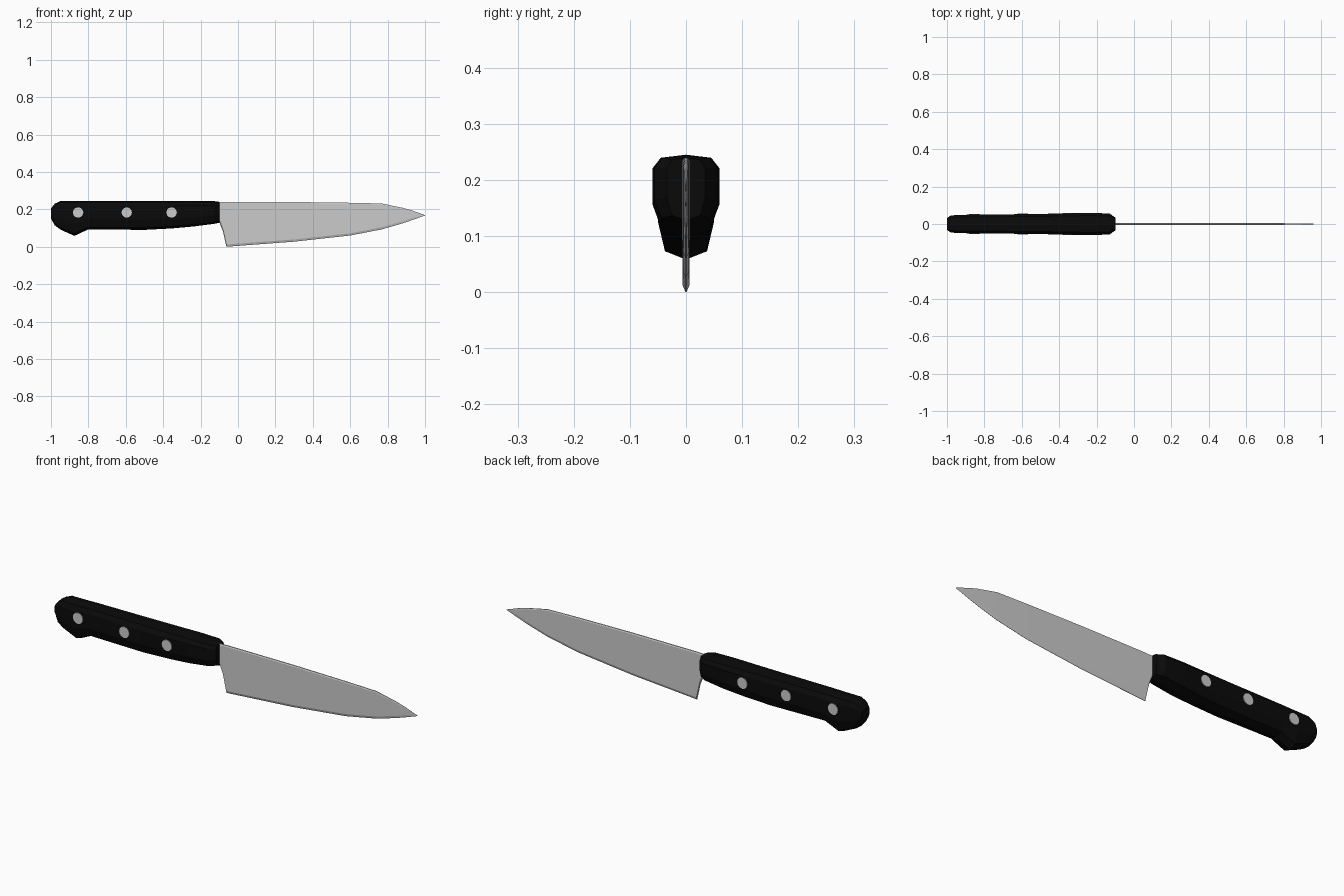
import bpy, bmesh, math

cube = bpy.data.objects.get("Cube")
if cube:
    bpy.data.objects.remove(cube, do_unlink=True)


def make_material(name, value, roughness):
    mat = bpy.data.materials.new(name)
    mat.use_nodes = True
    colour = (value, value, value, 1)
    mat.diffuse_color = colour
    bsdf = mat.node_tree.nodes["Principled BSDF"]
    bsdf.inputs["Base Color"].default_value = colour
    bsdf.inputs["Roughness"].default_value = roughness
    return mat


steel = make_material("steel grey", 0.6, 0.5)
black = make_material("handle black", 0.003, 0.6)


def finish(name, bm, mat):
    bmesh.ops.remove_doubles(bm, verts=bm.verts, dist=0.0001)
    bmesh.ops.recalc_face_normals(bm, faces=bm.faces)
    mesh = bpy.data.meshes.new(name)
    bm.to_mesh(mesh)
    bm.free()
    mesh.materials.append(mat)
    obj = bpy.data.objects.new(name, mesh)
    bpy.context.collection.objects.link(obj)
    return obj


def loft(name, stations, section, mat):
    """Join cross-sections along x; section(bottom, top, half_width) gives (y, z)."""
    bm = bmesh.new()
    rings = [[bm.verts.new((x, y, z)) for y, z in section(low, high, w)]
             for x, low, high, w in stations]
    count = len(rings[0])
    for a, b in zip(rings, rings[1:]):
        for i in range(count):
            j = (i + 1) % count
            bm.faces.new((a[i], a[j], b[j], b[i]))
    bm.faces.new(rings[0])
    bm.faces.new(rings[-1])
    return finish(name, bm, mat)


def handle_section(low, high, w):
    half = [(0, 1), (0.75, 0.96), (1, 0.82), (1, 0.36), (0.75, 0.08), (0, 0)]
    outline = half + [(-y, z) for y, z in half[-2:0:-1]]
    return [(y * w, low + z * (high - low)) for y, z in outline]


def blade_section(low, high, w):
    # Sharp lower edge, flat sides, narrow spine
    bevel = min(0.012, (high - low) * 0.3)
    half = [(0.5 * w, high), (w, high - bevel * 0.4), (w, low + bevel), (0.15 * w, low)]
    return half + [(-y, z) for y, z in reversed(half)]


# Handle: x, bottom, top, half width
loft("handle", [
    (-1.0, 0.15, 0.205, 0.032),
    (-0.98, 0.115, 0.23, 0.045),
    (-0.95, 0.092, 0.244, 0.048),
    (-0.875, 0.058, 0.245, 0.05),
    (-0.8, 0.093, 0.245, 0.05),
    (-0.5, 0.09, 0.245, 0.054),
    (-0.35, 0.098, 0.245, 0.057),
    (-0.24, 0.108, 0.245, 0.06),
    (-0.13, 0.122, 0.244, 0.056),
    (-0.1, 0.128, 0.24, 0.034),
], handle_section, black)

# Blade: heel to point
loft("blade", [
    (-0.115, 0.135, 0.238, 0.006),
    (-0.1, 0.132, 0.238, 0.006),
    (-0.08, 0.08, 0.238, 0.006),
    (-0.062, 0.0, 0.239, 0.006),
    (0.3, 0.027, 0.239, 0.0055),
    (0.6, 0.06, 0.235, 0.005),
    (0.77, 0.093, 0.231, 0.0045),
    (0.88, 0.125, 0.208, 0.003),
    (0.93, 0.142, 0.194, 0.002),
    (1.0, 0.167, 0.169, 0.0005),
], blade_section, steel)

# Rivets run right through the handle
for place, x, w in (("rear", -0.855, 0.05), ("middle", -0.595, 0.053), ("front", -0.355, 0.057)):
    bpy.ops.mesh.primitive_cylinder_add(
        vertices=12, radius=0.028, depth=2 * w + 0.006,
        location=(x, 0, 0.183), rotation=(math.pi / 2, 0, 0))
    rivet = bpy.context.object
    rivet.name = place + "_rivet"
    rivet.data.materials.append(steel)
